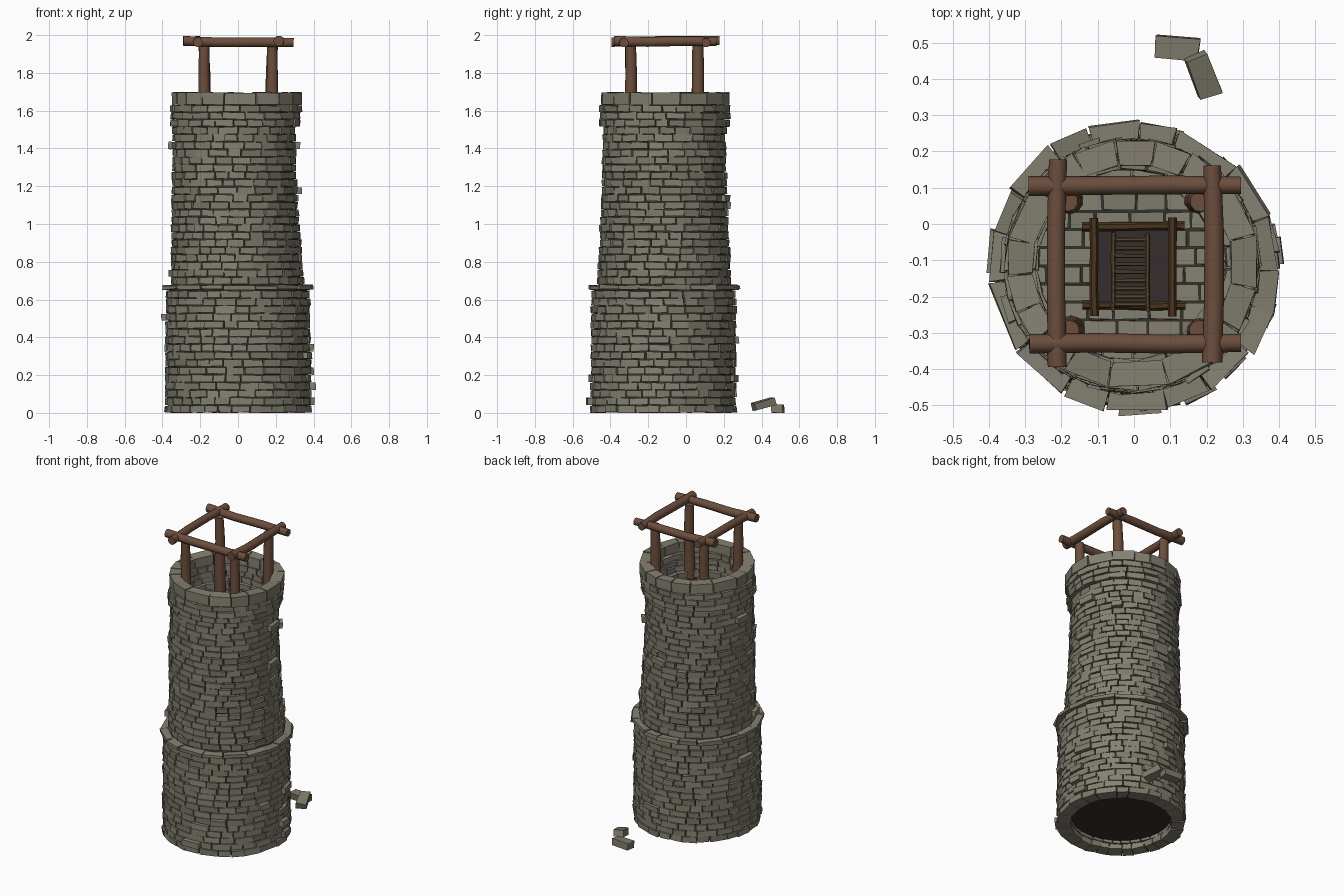
import bpy, bmesh, math, random
from mathutils import Vector, Matrix

random.seed(7)
rnd = random.uniform
if "Cube" in bpy.data.objects:
    bpy.data.objects.remove(bpy.data.objects["Cube"])


def material(name, rgb):
    m = bpy.data.materials.new(name)
    m.use_nodes = True
    m.diffuse_color = (*rgb, 1)
    m.node_tree.nodes["Principled BSDF"].inputs["Base Color"].default_value = (*rgb, 1)
    return m


STONE = material("grey stone", (.235, .22, .17))
STONE_DARK = material("weathered stone", (.205, .193, .145))
MORTAR = material("dark mortar", (.035, .032, .025))
SHADOW = material("dark interior", (.036, .027, .027))
WOOD = material("brown log", (.15, .076, .046))
TRIM = material("dark timber", (.07, .034, .013))
LADDER = material("ladder wood", (.095, .068, .028))

FACES = [(0, 3, 2, 1), (4, 5, 6, 7), (0, 1, 5, 4), (1, 2, 6, 5), (2, 3, 7, 6), (3, 0, 4, 7)]
# Tower silhouette: height, radius, centre x, centre y
OUTLINE = [(0, .386, 0, -.12), (.65, .38, 0, -.12), (.69, .352, -.005, -.115),
           (1.2, .33, -.02, -.115), (1.5, .325, -.02, -.112), (1.7, .325, 0, -.112)]
FLOOR = 1.47
CX, CY = -.005, -.112


def outline(z):
    for a, b in zip(OUTLINE, OUTLINE[1:]):
        if z <= b[0]:
            t = (z - a[0]) / (b[0] - a[0])
            return [a[i] + t * (b[i] - a[i]) for i in (1, 2, 3)]
    return OUTLINE[-1][1:]


def finish(bm, name, mats, smooth=False):
    bmesh.ops.recalc_face_normals(bm, faces=bm.faces)
    me = bpy.data.meshes.new(name)
    bm.to_mesh(me)
    bm.free()
    ob = bpy.data.objects.new(name, me)
    bpy.context.collection.objects.link(ob)
    for m in mats:
        me.materials.append(m)
    if smooth:
        bpy.ops.object.select_all(action='DESELECT')
        ob.select_set(True)
        bpy.context.view_layer.objects.active = ob
        bpy.ops.object.shade_smooth_by_angle(angle=math.radians(50))
    return ob


def block(bm, corners, jitter=0, tone=0):
    """Eight-cornered stone: four bottom corners, then four top corners."""
    vs = [bm.verts.new(Vector(c) + Vector((rnd(-1, 1), rnd(-1, 1), rnd(-1, 1))) * jitter) for c in corners]
    for f in FACES:
        bm.faces.new([vs[i] for i in f]).material_index = tone


def box(bm, x0, x1, y0, y1, z0, z1, jitter=0, tone=0):
    block(bm, [(x, y, z) for z in (z0, z1) for x, y in ((x0, y0), (x1, y0), (x1, y1), (x0, y1))], jitter, tone)


def course(bm, z0, z1, width, radius=None, depth=.08, jitter=.003, loose=.03):
    """One ring of stones of uneven width."""
    r, cx, cy = outline((z0 + z1) / 2)
    r = radius or r
    count = round(math.tau * r / width)
    sizes = [rnd(.7, 1.35) for _ in range(count)]
    a = rnd(0, math.tau)
    for s in sizes:
        step = math.tau * s / sum(sizes)
        gap = .0025 / r
        out = r + rnd(-.004, .005) + (rnd(.012, .028) if random.random() < loose else 0)
        ring = [(out, a + gap), (out, a + step - gap), (r - depth, a + step - gap), (r - depth, a + gap)]
        block(bm, [(cx + q * math.cos(t), cy + q * math.sin(t), z)
                   for z in (z0 + .002, z1 - .002) for q, t in ring],
              jitter, int(random.random() < .35))
        a += step


def courses(name, z0, z1, rows, width, **kw):
    bm = bmesh.new()
    h = (z1 - z0) / rows
    for i in range(rows):
        course(bm, z0 + i * h, z0 + (i + 1) * h, width, **kw)
    return finish(bm, name, [STONE, STONE_DARK])


def log(name, p0, p1, r0, r1, mat, sides=10, wobble=.004, rings=4):
    """Round timber with a slightly crooked shaft."""
    p0, p1 = Vector(p0), Vector(p1)
    turn = (p1 - p0).to_track_quat('Z', 'Y').to_matrix()
    bm = bmesh.new()
    loops = []
    for i in range(rings):
        t = i / (rings - 1)
        c = p0.lerp(p1, t) + Vector((rnd(-1, 1), rnd(-1, 1), rnd(-1, 1))) * wobble
        r = (r0 + (r1 - r0) * t) * rnd(.95, 1.05)
        loops.append([bm.verts.new(c + turn @ Vector((r * math.cos(k * math.tau / sides),
                                                      r * math.sin(k * math.tau / sides), 0)))
                      for k in range(sides)])
    for a, b in zip(loops, loops[1:]):
        for k in range(sides):
            bm.faces.new((a[k], a[k - 1], b[k - 1], b[k]))
    bm.faces.new(loops[0])
    bm.faces.new(loops[-1])
    return finish(bm, name, [mat], True)


# Tower masonry
courses("lower_wall", 0, .648, 16, .092)
courses("ledge", .652, .678, 1, .15, radius=.402, jitter=.005, loose=0)
courses("upper_wall", .68, 1.515, 21, .088)
courses("flared_wall", 1.515, 1.63, 3, .095, radius=.344, loose=0)
courses("top_rim", 1.63, 1.698, 1, .125, radius=.346, depth=.07, loose=0)

# Mortar body behind the stones, hollow at the top and closed below
IN = .014
profile = [(0, .06), (.32, .06), (.32, .008)]
profile += [(outline(z)[0] - IN, z) for z in (.008, .65, .69, 1.2, 1.5, 1.69)]
profile += [(.29, 1.69), (.29, 1.5), (.265, 1.5), (.265, 1.05), (0, 1.05)]
bm = bmesh.new()
SEG = 32
prev = None
for r, z in profile:
    cx, cy = outline(z)[1:]
    ring = [bm.verts.new((cx + r * math.cos(k * math.tau / SEG), cy + r * math.sin(k * math.tau / SEG), z))
            for k in range(SEG)]
    if prev:
        for k in range(SEG):
            f = bm.faces.new((prev[k - 1], prev[k], ring[k], ring[k - 1]))
            f.material_index = int(z in (.06, 1.05))
    prev = ring
bmesh.ops.remove_doubles(bm, verts=bm.verts, dist=.0001)
finish(bm, "mortar_core", [MORTAR, SHADOW])

# Paved floor with a square hatch opening
HX0, HX1, HY0, HY1 = -.1, .095, -.215, -.015
floor = bmesh.new()
bed = bmesh.new()
edges = [HY0 + .05 * i for i in range(-4, 9)]
for row, (y0, y1) in enumerate(zip(edges, edges[1:])):
    far = max(abs(y0 - CY), abs(y1 - CY))
    if far > .28:
        continue
    lim = math.sqrt(.29 ** 2 - far ** 2)
    spans = [(CX - lim, CX + lim)]
    if HY0 - .01 < (y0 + y1) / 2 < HY1 + .01:
        spans = [(CX - lim, HX0), (HX1, CX + lim)]
    for x0, x1 in spans:
        box(bed, x0, x1, y0, y1, FLOOR - .04, FLOOR - .012)
        x = x0
        while x < x1 - .01:
            end = x + rnd(.07, .1) - (.035 if x == x0 and row % 2 else 0)
            if x1 - end < .035:
                end = x1
            box(floor, x + .003, end - .003, y0 + .003, y1 - .003, FLOOR - .03, FLOOR,
                .0015, int(random.random() < .35))
            x = end
finish(floor, "floor_stones", [STONE, STONE_DARK])
finish(bed, "floor_bed", [MORTAR])

# Hatch surround
for y in (-.225, -.006):
    log("hatch_cross_timber", (-.142, y, FLOOR + .012), (.14, y, FLOOR + .012), .012, .012, TRIM, 6, .002)
for x in (-.11, .105):
    log("hatch_side_timber", (x, -.255, FLOOR + .022), (x, .018, FLOOR + .022), .012, .012, TRIM, 6, .002)

# Leaning ladder through the hatch
top, foot = Vector((-.01, -.235, 1.53)), Vector((-.01, -.03, 1.06))
for side in (-.047, .047):
    off = Vector((side, 0, 0))
    log("ladder_rail", top + off, foot + off, .007, .007, LADDER, 6, .001)
for i in range(9):
    p = top.lerp(foot, (i + .6) / 9.2)
    log("ladder_rung", p - Vector((.052, 0, 0)), p + Vector((.052, 0, 0)), .006, .006, LADDER, 6, .001, 2)

# Corner posts and the crossed top beams
for x in (-.18, .183):
    for y in (-.293, .065):
        log("post", (x * .97, y, FLOOR - .01), (x, y, 1.955), .036, .028, WOOD)
for y, x0, x1 in ((.107, -.292, .298), (-.33, -.292, .292)):
    log("cross_beam", (x0, y, 1.966), (x1, y, 1.96), .027, .024, WOOD)
for x, y0, y1 in ((-.212, -.393, .175), (.217, -.38, .16)):
    log("side_beam", (x, y0, 1.966), (x, y1, 1.97), .027, .025, WOOD)

# Fallen stones behind the tower
for place, yaw, tilt in (((.118, .487, .022), -.08, 0), ((.19, .41, .047), -1.2, -.3)):
    bm = bmesh.new()
    box(bm, -.06, .06, -.031, .031, -.02, .02, .004)
    turn = Matrix.Rotation(yaw, 4, 'Z') @ Matrix.Rotation(-tilt, 4, 'Y')
    bm.transform(Matrix.Translation(place) @ turn)
    finish(bm, "fallen_stone", [STONE_DARK])
